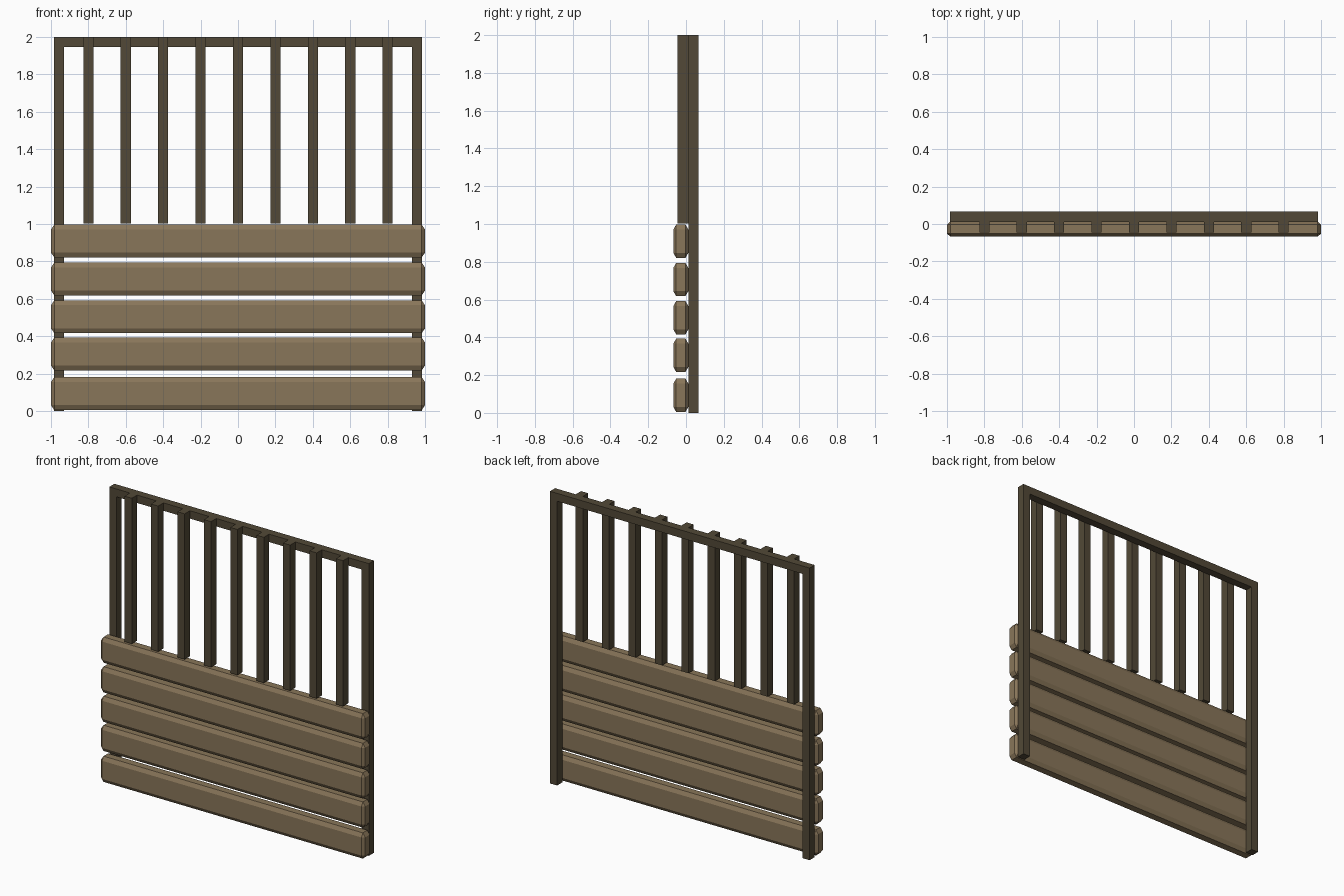
import bpy, bmesh
from mathutils import Vector

if "Cube" in bpy.data.objects:
    bpy.data.objects.remove(bpy.data.objects["Cube"])


def material(name, color):
    m = bpy.data.materials.new(name)
    m.diffuse_color = (*color, 1)
    m.use_nodes = True
    m.node_tree.nodes["Principled BSDF"].inputs["Base Color"].default_value = m.diffuse_color
    return m


dark_wood = material("dark_wood", (0.085, 0.066, 0.038))
light_wood = material("light_wood", (0.25, 0.18, 0.10))


def finish(name, bm, mat):
    bmesh.ops.recalc_face_normals(bm, faces=bm.faces)
    mesh = bpy.data.meshes.new(name)
    bm.to_mesh(mesh)
    bm.free()
    mesh.materials.append(mat)
    bpy.context.collection.objects.link(bpy.data.objects.new(name, mesh))


def box(name, lo, hi, mat, chamfer=None):
    bm = bmesh.new()
    bmesh.ops.create_cube(bm, size=2)
    if chamfer:
        bmesh.ops.bevel(bm, geom=bm.edges[:], offset=0.1, segments=1,
                        profile=0.5, affect='EDGES')
    # stretch to size, giving the chamfer its own width along each axis
    for v in bm.verts:
        for i in range(3):
            inset = chamfer[i] if chamfer and abs(v.co[i]) < 0.95 else 0
            v.co[i] = hi[i] - inset if v.co[i] > 0 else lo[i] + inset
    finish(name, bm, mat)


# back frame: two posts joined by a top rail, extruded in one piece
outline = [(-0.983, 0), (-0.983, 2), (0.983, 2), (0.983, 0),
           (0.929, 0), (0.929, 1.946), (-0.929, 1.946), (-0.929, 0)]
bm = bmesh.new()
face = bm.faces.new([bm.verts.new((x, 0.012, z)) for x, z in outline])
extruded = bmesh.ops.extrude_face_region(bm, geom=[face])["geom"]
bmesh.ops.translate(bm, vec=Vector((0, 0.055, 0)),
                    verts=[e for e in extruded if isinstance(e, bmesh.types.BMVert)])
finish("back_frame", bm, dark_wood)

# upright bars in the upper half
for i in range(9):
    x = -0.8 + 0.2 * i
    box(f"upright_bar_{i + 1}", (x - 0.027, -0.045, 1.003), (x + 0.027, 0.012, 2),
        dark_wood)

# chamfered horizontal planks in the lower half
for i, z in enumerate((0.005, 0.217, 0.416, 0.618, 0.821)):
    box(f"plank_{i + 1}", (-1, -0.067, z), (1, 0.012, z + 0.176), light_wood,
        chamfer=(0.018, 0.015, 0.026))
